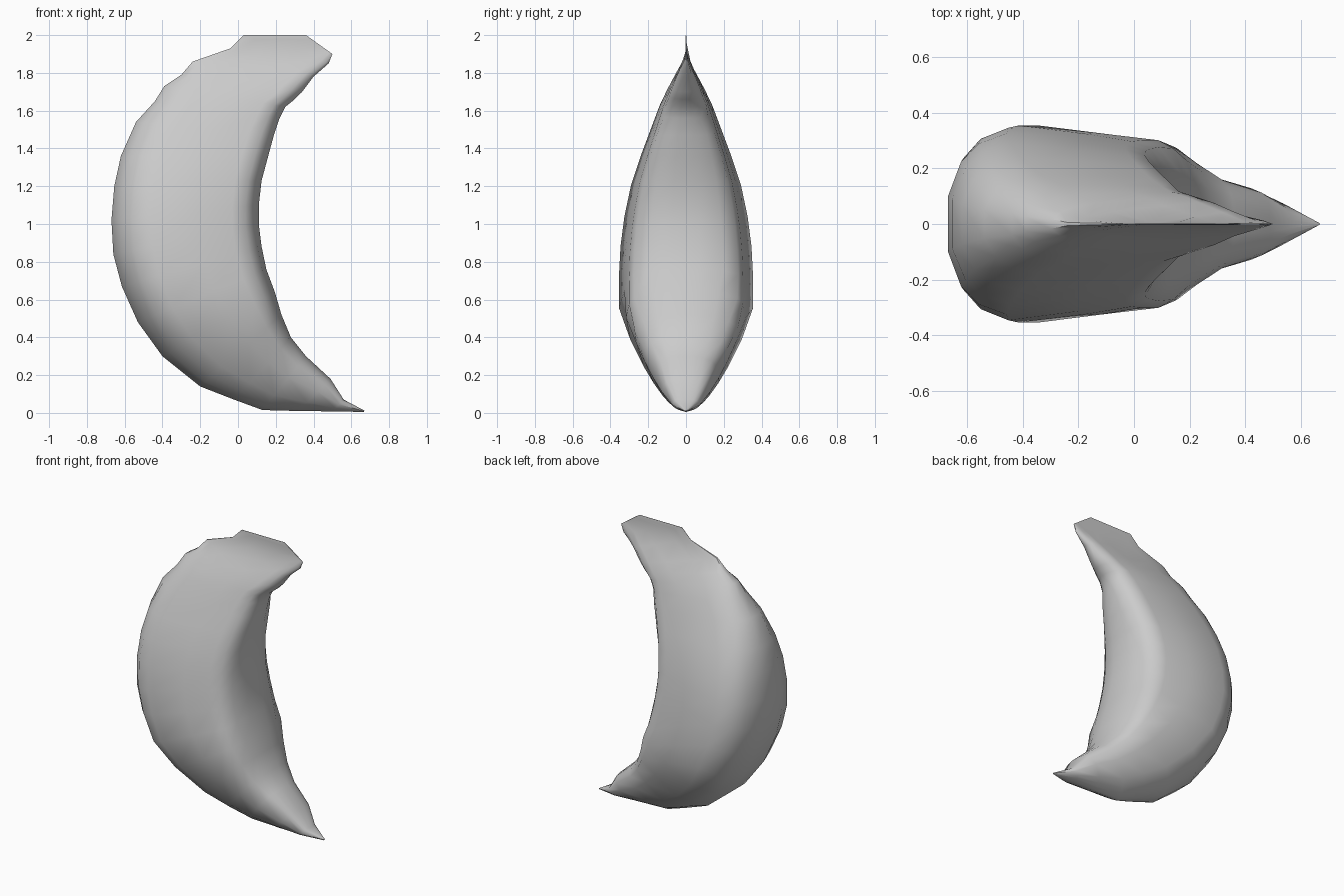
import bpy
import bmesh
from mathutils import Vector

default_cube = bpy.data.objects.get("Cube")
if default_cube:
    bpy.data.objects.remove(default_cube, do_unlink=True)

# Single plain colour
grey = bpy.data.materials.new("plain_grey")
grey.use_nodes = True
colour = (0.6, 0.6, 0.6, 1)
grey.diffuse_color = colour
grey.node_tree.nodes["Principled BSDF"].inputs["Base Color"].default_value = colour

# Crescent stations from lower tip to upper tip: outer x, z, inner x, z
STATIONS = [
    (.665, .005, .67, .012), (.5, .008, .56, .07), (.32, .01, .49, .18),
    (.13, .015, .36, .3), (-.02, .07, .28, .4), (-.2, .14, .23, .52),
    (-.4, .3, .195, .64), (-.53, .48, .15, .76), (-.615, .67, .125, .88),
    (-.66, .84, .11, 1), (-.67, 1.02, .11, 1.1), (-.655, 1.2, .125, 1.23),
    (-.62, 1.36, .16, 1.36), (-.54, 1.54, .19, 1.47), (-.44, 1.65, .22, 1.56),
    (-.39, 1.73, .25, 1.62), (-.3, 1.79, .3, 1.66), (-.24, 1.86, .34, 1.7),
    (-.04, 1.93, .4, 1.78), (.03, 2, .48, 1.85), (.36, 2, .5, 1.9),
]

# Half section: position along the chord, share of the local half width
SECTION = [(0, .3), (.06, .68), (.14, .88), (.27, 1), (.6, .92),
           (.82, .85), (.91, .78), (.97, .56), (1, .22)]


def half_width(x, z):
    """Widest below the middle, pinched to an edge above and a point below."""
    width = min(.355, .52 * max(z, 0) ** .6, .375 * (2 - z))
    if z > .7:
        width = min(width, .355 - .25 * (z - .7) ** 2)
    if z > 1.5:
        width = min(width, .42 * (.52 - x))
    elif x > .5:
        width = min(width, .6 * (.672 - x))
    else:
        width = min(width, .13 + 1.7 * (.5 - x) ** 2)
    return max(width, .003)


def section_points(outer_x, outer_z, inner_x, inner_z):
    """Closed ring: front half outward to inward, then the mirrored back half."""
    outer = Vector((outer_x, 0, outer_z))
    inner = Vector((inner_x, 0, inner_z))
    half = []
    for along, share in SECTION:
        point = outer.lerp(inner, along)
        point.y = -share * half_width(point.x, point.z)
        half.append(point)
    back = [Vector((p.x, -p.y, p.z)) for p in reversed(half)]
    return half + back


def loft(name, rings, material):
    """Skin the rings in order and close both ends."""
    bm = bmesh.new()
    loops = [[bm.verts.new(p) for p in ring] for ring in rings]
    count = len(loops[0])
    for lower, upper in zip(loops, loops[1:]):
        for i in range(count):
            j = (i + 1) % count
            bm.faces.new((lower[i], lower[j], upper[j], upper[i]))
    bm.faces.new(list(reversed(loops[0])))
    bm.faces.new(loops[-1])
    bmesh.ops.recalc_face_normals(bm, faces=bm.faces)
    mesh = bpy.data.meshes.new(name)
    bm.to_mesh(mesh)
    bm.free()
    mesh.materials.append(material)
    obj = bpy.data.objects.new(name, mesh)
    bpy.context.collection.objects.link(obj)
    return obj


# Crescent wedge body
crescent = loft("crescent_body", [section_points(*s) for s in STATIONS], grey)
bpy.ops.object.select_all(action='DESELECT')
crescent.select_set(True)
bpy.context.view_layer.objects.active = crescent
bpy.ops.object.shade_smooth_by_angle(angle=.9)
